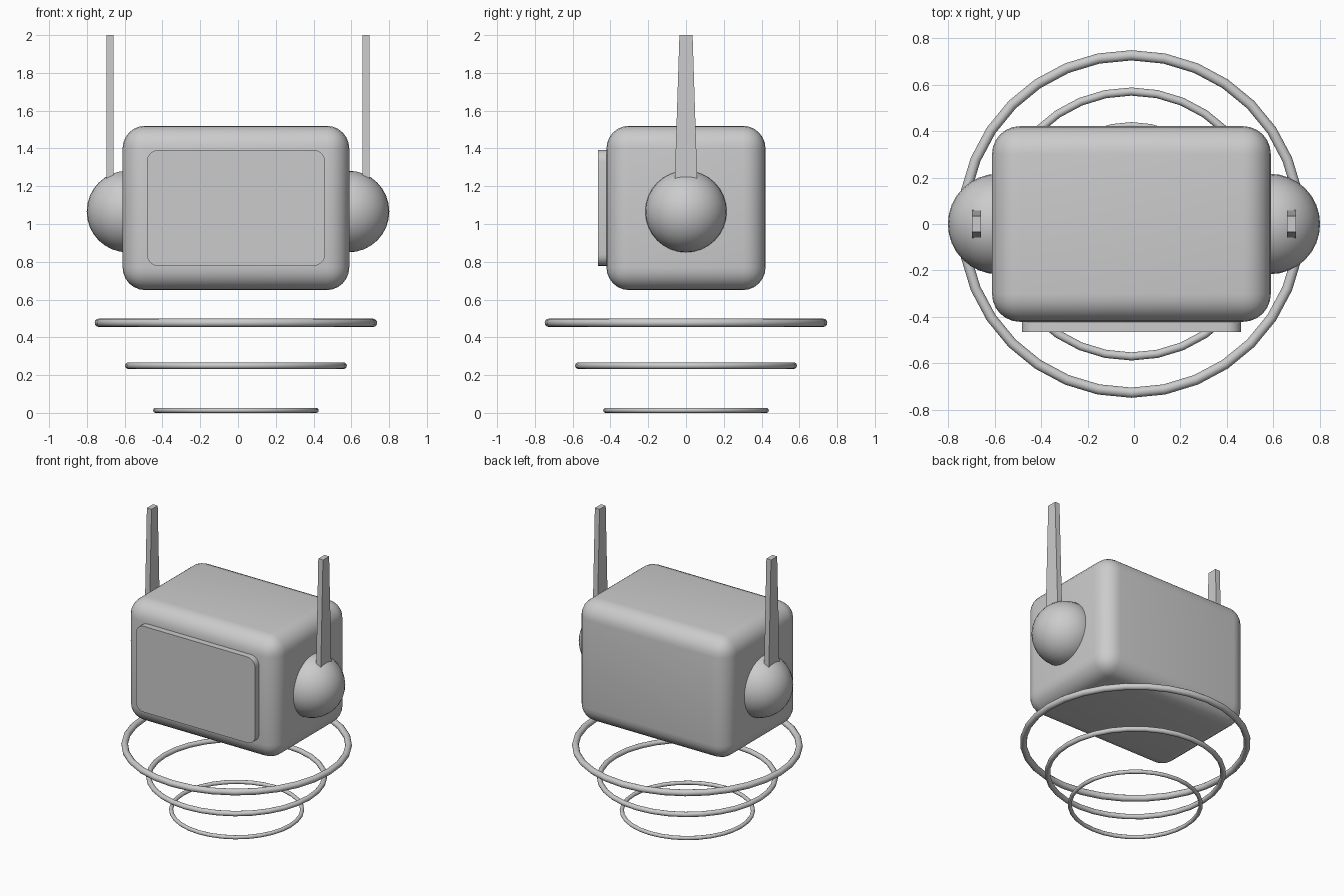
import bpy, math

if "Cube" in bpy.data.objects:
    bpy.data.objects.remove(bpy.data.objects["Cube"])

CX = -0.011  # head and rings sit slightly off the ear axis


def smooth(obj, angle=35):
    bpy.ops.object.select_all(action='DESELECT')
    obj.select_set(True)
    bpy.context.view_layer.objects.active = obj
    bpy.ops.object.shade_smooth_by_angle(angle=math.radians(angle))


def box(name, loc, size):
    bpy.ops.mesh.primitive_cube_add(size=1, location=loc)
    obj = bpy.context.object
    obj.name = name
    obj.scale = size
    bpy.ops.object.transform_apply(location=False, rotation=False, scale=True)
    return obj


def bevel(obj, width, segments):
    mod = obj.modifiers.new("Bevel", 'BEVEL')
    mod.width = width
    mod.segments = segments
    mod.limit_method = 'ANGLE'
    bpy.ops.object.modifier_apply(modifier=mod.name)


# Rounded head block
head = box("head", (CX, 0, 1.085), (1.2, 0.842, 0.87))
bevel(head, 0.12, 6)
smooth(head)

# Raised screen: a slab rounded only at its four front-view corners
w, h, r = 0.472, 0.307, 0.062
outline = []
for sx, sz, start in ((1, 1, 0), (-1, 1, 90), (-1, -1, 180), (1, -1, 270)):
    for i in range(6):
        a = math.radians(start + 18 * i)
        outline.append((CX + sx * (w - r) + r * math.cos(a),
                        1.085 + sz * (h - r) + r * math.sin(a)))
n = len(outline)
verts = [(x, y, z) for y in (-0.465, -0.41) for x, z in outline]
faces = [tuple(range(n)), tuple(reversed(range(n, 2 * n)))]
faces += [(i, i + n, (i + 1) % n + n, (i + 1) % n) for i in range(n)]
mesh = bpy.data.meshes.new("screen")
mesh.from_pydata(verts, [], faces)
screen = bpy.data.objects.new("screen", mesh)
bpy.context.collection.objects.link(screen)
smooth(screen)

# Ears and tapered flat antennae on both sides
for side, s in (("left", -1), ("right", 1)):
    bpy.ops.mesh.primitive_uv_sphere_add(segments=32, ring_count=16, radius=0.216,
                                         location=(s * 0.585, 0, 1.066))
    ear = bpy.context.object
    ear.name = side + "_ear"
    smooth(ear)
    antenna = box(side + "_antenna", (s * 0.678, 0, 1.61), (0.037, 0.12, 0.78))
    for v in antenna.data.vertices:
        if v.co.z > 0:
            v.co.y *= 0.58

# Three hover rings, shrinking downwards
for name, radius, tube, z in (("upper_ring", 0.726, 0.022, 0.477),
                              ("middle_ring", 0.57, 0.0175, 0.25),
                              ("lower_ring", 0.425, 0.0135, 0.0135)):
    bpy.ops.mesh.primitive_torus_add(major_radius=radius, minor_radius=tube,
                                     major_segments=32, minor_segments=12,
                                     location=(CX, 0, z))
    ring = bpy.context.object
    ring.name = name
    smooth(ring)
